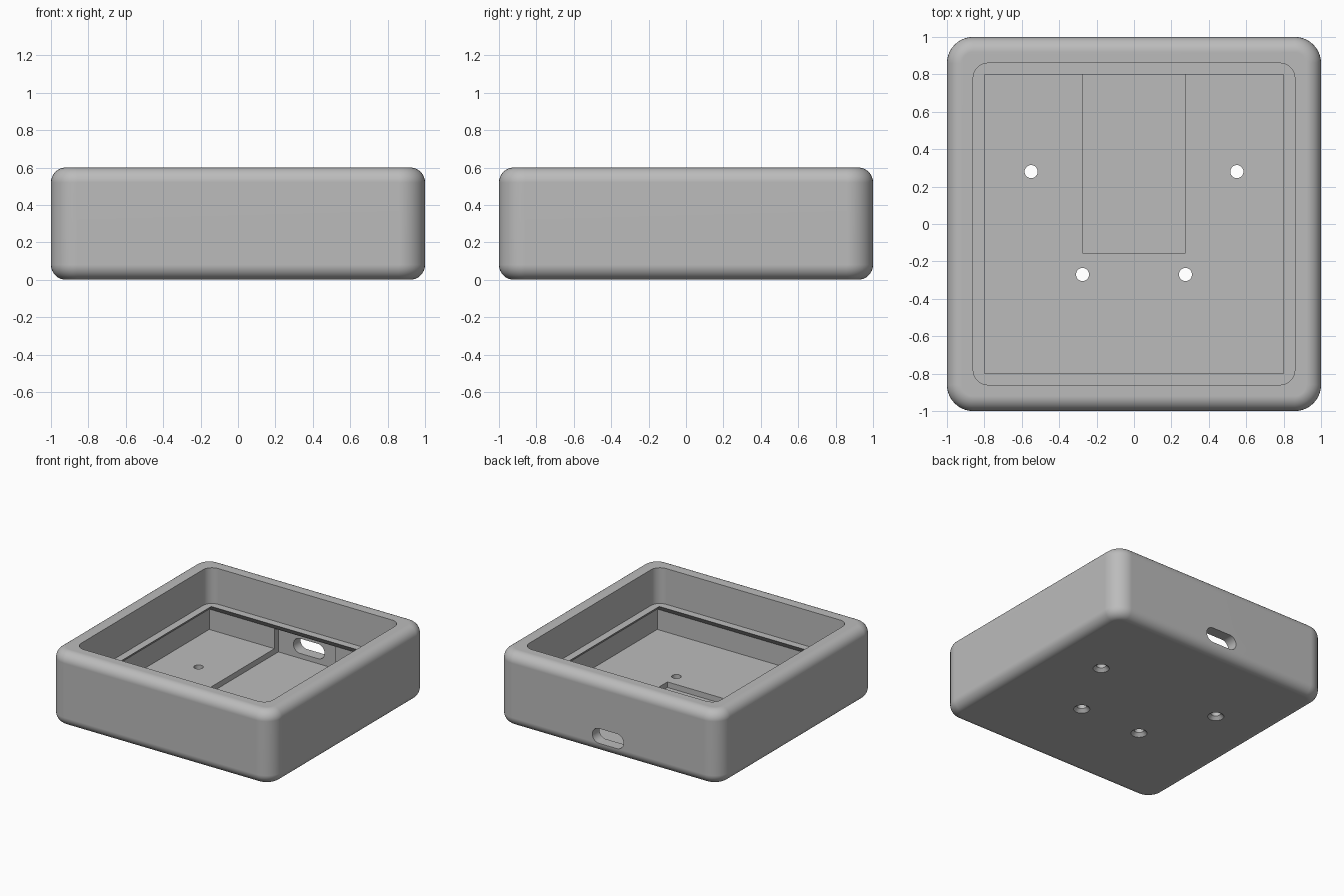
import bpy
import bmesh
from math import sin, cos, pi, radians

if "Cube" in bpy.data.objects:
    bpy.data.objects.remove(bpy.data.objects["Cube"], do_unlink=True)

# One plain grey plastic
grey = bpy.data.materials.new("grey_plastic")
grey.use_nodes = True
colour = (0.5, 0.5, 0.5, 1)
grey.diffuse_color = colour
grey.node_tree.nodes["Principled BSDF"].inputs["Base Color"].default_value = colour


def outline(hx, hy, r, seg=10):
    """Rounded rectangle, counter-clockwise; r = 0 gives a plain rectangle."""
    pts = []
    for k, (sx, sy) in enumerate([(1, 1), (-1, 1), (-1, -1), (1, -1)]):
        for i in range(seg + 1 if r else 1):
            a = (k + i / seg) * pi / 2
            pts.append((sx * (hx - r) + r * cos(a), sy * (hy - r) + r * sin(a)))
    return pts


def loft(name, layers):
    """Solid through a stack of (outline, z) layers."""
    bm = bmesh.new()
    rings = [[bm.verts.new((x, y, z)) for x, y in pts] for pts, z in layers]
    for low, high in zip(rings, rings[1:]):
        for i in range(len(low)):
            j = (i + 1) % len(low)
            bm.faces.new((low[i], low[j], high[j], high[i]))
    bm.faces.new(rings[0][::-1])
    bm.faces.new(rings[-1])
    mesh = bpy.data.meshes.new(name)
    bm.to_mesh(mesh)
    bm.free()
    mesh.materials.append(grey)
    obj = bpy.data.objects.new(name, mesh)
    bpy.context.collection.objects.link(obj)
    return obj


def circle(r, seg=32):
    return [(r * cos(2 * pi * i / seg), r * sin(2 * pi * i / seg)) for i in range(seg)]


# Outer body with rounded corners and filleted top and bottom edges
height, corner, fillet, steps = 0.6, 0.14, 0.08, 8
layers = []
for i in range(steps + 1):
    a = i / steps * pi / 2
    inset = fillet * (1 - sin(a))
    layers.append((outline(1 - inset, 1 - inset, corner - inset), fillet * (1 - cos(a))))
layers += [(pts, height - z) for pts, z in reversed(layers)]
enclosure = loft("enclosure", layers)

# Upper recess above the ledge
upper = outline(0.86, 0.86, 0.08)
cutters = [loft("upper_recess", [(upper, 0.31), (upper, 0.8)])]

# Lower chamber, narrowing to the lip under the ledge
wide, lip = outline(0.86, 0.86, 0), outline(0.8, 0.8, 0)
cutters.append(loft("lower_chamber", [(wide, 0.085), (wide, 0.25), (lip, 0.31), (lip, 0.4)]))

# Board pocket sunk into the floor and the back wall
pocket = outline(0.275, 0.5325, 0)
cutters.append(loft("board_pocket", [(pocket, 0.04), (pocket, 0.248)]))
cutters[-1].location.y = 0.3775

# Cable slot through the back wall
slot = outline(0.14, 0.06, 0.0599)
cutters.append(loft("cable_slot", [(slot, -0.12), (slot, 0.2)]))
cutters[-1].location = (0, 1, 0.14)
cutters[-1].rotation_euler.x = radians(90)

# Countersunk screw holes
for x, y in [(0.55, 0.28), (0.275, -0.27)]:
    for side in (-1, 1):
        hole = loft("screw_hole", [(circle(0.08), -0.02), (circle(0.035), 0.025),
                                   (circle(0.035), 0.15)])
        hole.location = (side * x, y, 0)
        cutters.append(hole)

# Cut everything out of the body
bpy.ops.object.select_all(action="DESELECT")
bpy.context.view_layer.objects.active = enclosure
enclosure.select_set(True)
for cutter in cutters:
    cutter.hide_render = True
    mod = enclosure.modifiers.new("cut", "BOOLEAN")
    mod.operation = "DIFFERENCE"
    mod.solver = "EXACT"
    mod.object = cutter
    bpy.context.view_layer.update()
    bpy.ops.object.modifier_apply(modifier=mod.name)
    bpy.data.objects.remove(cutter, do_unlink=True)

# Smooth fillets, crisp cut edges
bpy.ops.object.shade_smooth_by_angle(angle=radians(30))
weighted = enclosure.modifiers.new("even_shading", "WEIGHTED_NORMAL")
weighted.keep_sharp = True
